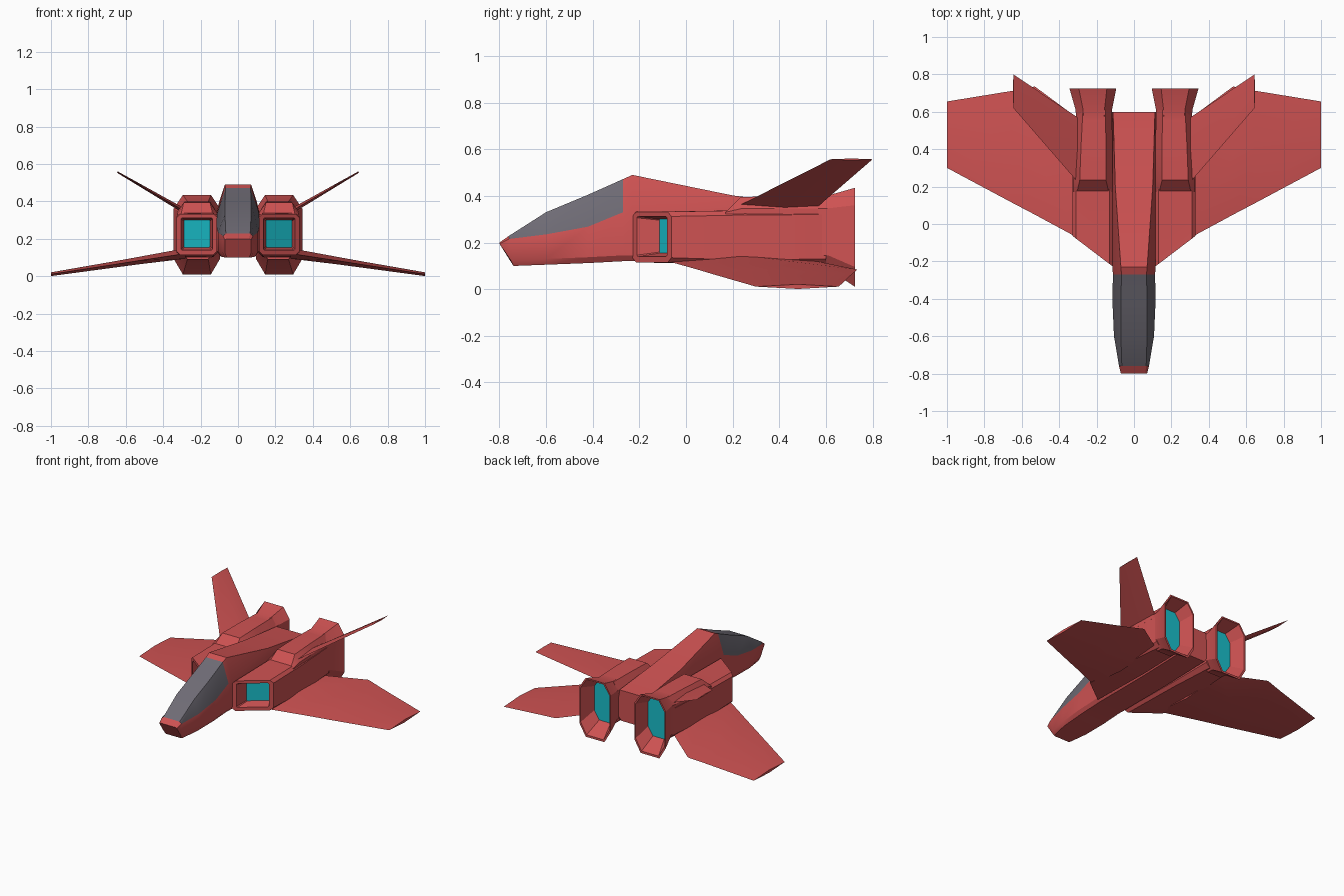
import bpy, bmesh
from mathutils import Vector

cube = bpy.data.objects.get("Cube")
if cube:
    bpy.data.objects.remove(cube)


def material(name, rgb):
    m = bpy.data.materials.new(name)
    m.use_nodes = True
    m.diffuse_color = (*rgb, 1)
    m.node_tree.nodes["Principled BSDF"].inputs["Base Color"].default_value = (*rgb, 1)
    return m


MATS = [material("hull red", (0.62, 0.085, 0.085)),
        material("canopy grey", (0.16, 0.15, 0.18)),
        material("engine cyan", (0.01, 0.52, 0.6))]
RED, GREY, CYAN = range(3)


def loft(name, rings, paint=lambda i, j: RED, end=RED, side=1):
    """Skin a row of equal rings, cap both ends; side=-1 mirrors in x."""
    bm = bmesh.new()
    rows = [[bm.verts.new((p[0] * side, p[1], p[2])) for p in r] for r in rings]
    n = len(rows[0])
    for i in range(len(rows) - 1):
        for j in range(n):
            k = (j + 1) % n
            f = bm.faces.new((rows[i][j], rows[i][k], rows[i + 1][k], rows[i + 1][j]))
            f.material_index = paint(i, j)
    bm.faces.new(rows[0])
    bm.faces.new(rows[-1]).material_index = end
    bmesh.ops.recalc_face_normals(bm, faces=bm.faces)
    me = bpy.data.meshes.new(name)
    bm.to_mesh(me)
    bm.free()
    for m in MATS:
        me.materials.append(m)
    ob = bpy.data.objects.new(name, me)
    bpy.context.collection.objects.link(ob)
    bpy.ops.object.select_all(action='DESELECT')
    ob.select_set(True)
    bpy.context.view_layer.objects.active = ob
    bpy.ops.object.shade_smooth_by_angle(angle=0.5)
    return ob


def octagon(x0, x1, z0, z1, cx, low, high, y):
    """Chamfered rectangle; y is a function of x so the ring can be swept."""
    pts = [(x0 + cx, z0), (x1 - cx, z0), (x1, z0 + low), (x1, z1 - high),
           (x1 - cx, z1), (x0 + cx, z1), (x0, z1 - high), (x0, z0 + low)]
    return [(x, y(x), z) for x, z in pts]


def blade(center, lead, trail, crest, normal, thick):
    """Diamond section of a wing or fin."""
    x, z = center
    n = Vector(normal).normalized() * thick
    mid = Vector((x, crest, z))
    return [(x, lead, z), mid + n, (x, trail, z), mid - n]


# Fuselage: y, keel z, shoulder half width and z, top half width and z
stations = [(-0.80, 0.10, 0.070, 0.195, 0.060, 0.200),
            (-0.76, 0.10, 0.080, 0.215, 0.065, 0.228),
            (-0.60, 0.105, 0.107, 0.235, 0.070, 0.330),
            (-0.42, 0.112, 0.115, 0.268, 0.070, 0.405),
            (-0.27, 0.12, 0.113, 0.330, 0.067, 0.472),
            (-0.23, 0.12, 0.115, 0.330, 0.070, 0.490),
            (0.20, 0.12, 0.115, 0.335, 0.100, 0.402),
            (0.60, 0.13, 0.115, 0.300, 0.112, 0.350)]
rings = []
for i, (y, keel, ws, zs, wt, zt) in enumerate(stations):
    rake = 0.06 if i == 0 else (0.03 if i == 1 else 0)
    half = [(ws * 0.85, y + rake, keel), (ws, y + rake * 0.8, keel + 0.025),
            (ws, y, zs), (wt, y, zt)]
    rings.append(half + [(-x, b, z) for x, b, z in reversed(half)])
# The canopy is every face above the shoulder line, ahead of the spine
loft("fuselage", rings,
     lambda i, j: GREY if 1 <= i <= 3 and j in (2, 3, 4) else RED)

for side, label in ((1, "left"), (-1, "right")):
    # Engine body with swept intake mouth and recessed intake face
    def sweep(x, back=0.0):
        return -0.23 + back + (x - 0.11) * 0.76

    body = [octagon(0.15, 0.29, 0.155, 0.30, 0.004, 0.004, 0.004, lambda x: sweep(x, 0.085)),
            octagon(0.135, 0.305, 0.14, 0.312, 0.006, 0.006, 0.006, sweep),
            octagon(0.11, 0.33, 0.115, 0.332, 0.02, 0.02, 0.02, sweep),
            octagon(0.11, 0.33, 0.105, 0.338, 0.02, 0.02, 0.02, lambda x: 0.25),
            octagon(0.115, 0.31, 0.10, 0.35, 0.03, 0.03, 0.03, lambda x: 0.60)]
    loft(label + "_engine_body", body[::-1], end=CYAN, side=side)

    # Raised fairing on top of the engine
    def hump(y, x0, x1, inset, z):
        return [(x0, y, 0.30), (x1, y, 0.30), (x1, y, min(z, 0.345)),
                (x1 - inset, y, z), (x0 + inset, y, z), (x0, y, min(z, 0.345))]

    loft(label + "_engine_fairing",
         [hump(0.17, 0.115, 0.325, 0.02, 0.33), hump(0.235, 0.115, 0.325, 0.035, 0.395),
          hump(0.42, 0.115, 0.318, 0.035, 0.40), hump(0.61, 0.118, 0.308, 0.035, 0.40)],
         side=side)

    # Flared hollow nozzle with glowing core
    nozzle = [octagon(0.12, 0.31, 0.09, 0.40, 0.04, 0.06, 0.055, lambda x: 0.56),
              octagon(0.118, 0.312, 0.085, 0.402, 0.04, 0.06, 0.055, lambda x: 0.61),
              octagon(0.095, 0.345, 0.01, 0.435, 0.05, 0.085, 0.075, lambda x: 0.725),
              octagon(0.105, 0.335, 0.025, 0.425, 0.047, 0.08, 0.07, lambda x: 0.725),
              octagon(0.13, 0.30, 0.10, 0.39, 0.04, 0.06, 0.055, lambda x: 0.62)]
    loft(label + "_nozzle", nozzle, end=CYAN, side=side)

    # Drooping swept wing
    up = (0, 0, 1)
    loft(label + "_wing",
         [blade((0.28, 0.122), -0.085, 0.55, 0.20, up, 0.028),
          blade((0.53, 0.084), 0.05, 0.735, 0.36, up, 0.02),
          blade((0.65, 0.065), 0.113, 0.712, 0.40, up, 0.017),
          blade((1.0, 0.011), 0.30, 0.655, 0.48, up, 0.01)], side=side)

    # Canted tail fin
    cant = (-0.5, 0, 0.86)
    loft(label + "_tail_fin",
         [blade((0.28, 0.345), 0.20, 0.555, 0.40, cant, 0.013),
          blade((0.645, 0.557), 0.62, 0.80, 0.71, cant, 0.004)], side=side)
